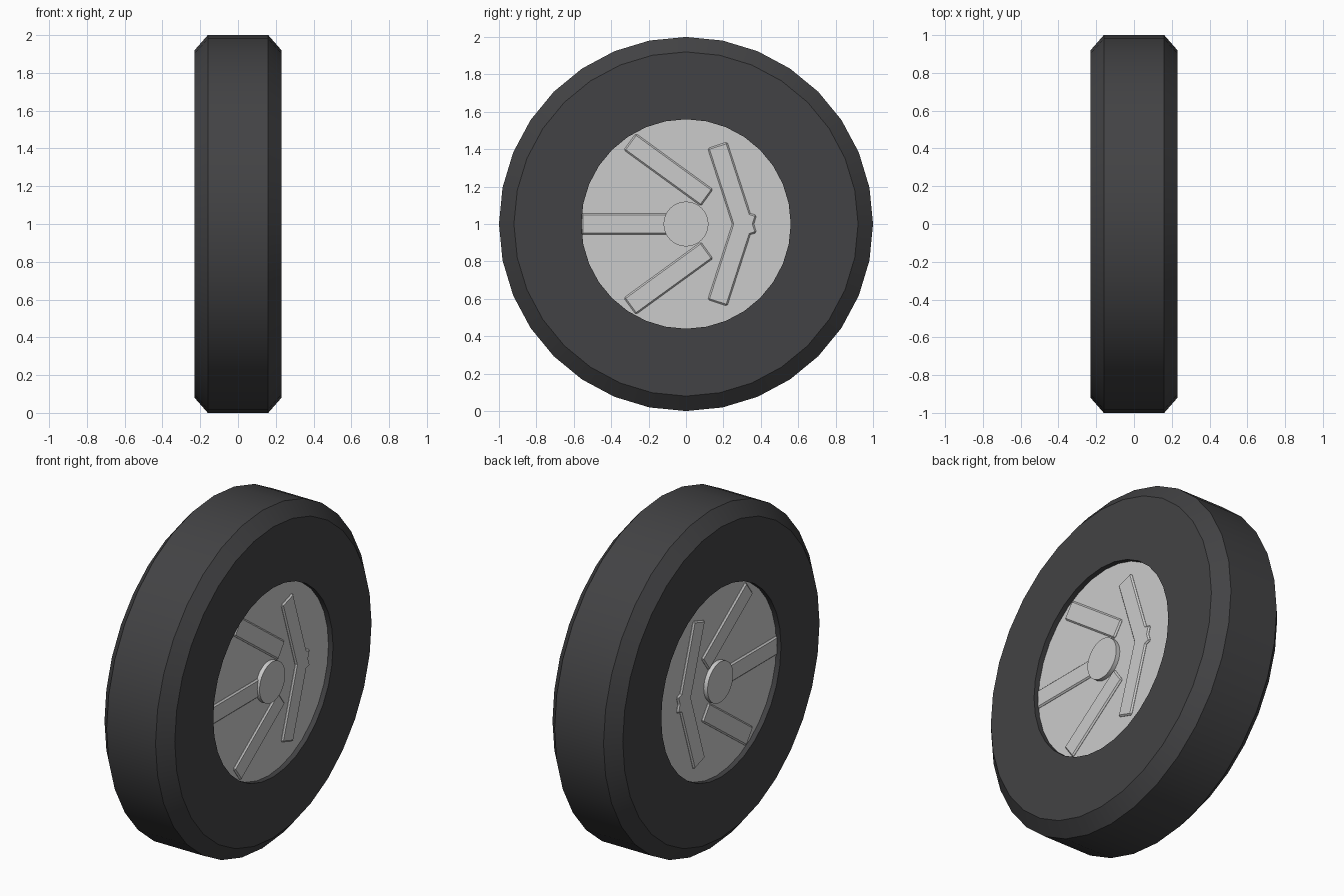
import bpy, bmesh
from math import cos, sin, pi, radians
from mathutils import Matrix

if "Cube" in bpy.data.objects:
    bpy.data.objects.remove(bpy.data.objects["Cube"])

SIDES = 32
CENTRE = 1.0  # axle height


def finish(name, bm, material=None):
    bmesh.ops.recalc_face_normals(bm, faces=bm.faces)
    mesh = bpy.data.meshes.new(name)
    bm.to_mesh(mesh)
    bm.free()
    obj = bpy.data.objects.new(name, mesh)
    bpy.context.collection.objects.link(obj)
    obj.location.z = CENTRE
    if material:
        mesh.materials.append(material)
    bpy.ops.object.select_all(action='DESELECT')
    obj.select_set(True)
    bpy.context.view_layer.objects.active = obj
    bpy.ops.object.shade_smooth_by_angle(angle=radians(30))
    return obj


def disc(name, radius, half_width):
    bm = bmesh.new()
    bmesh.ops.create_cone(bm, cap_ends=True, segments=SIDES, radius1=radius,
                          radius2=radius, depth=2 * half_width,
                          matrix=Matrix.Rotation(pi / 2, 4, 'Y'))
    return finish(name, bm)


# Tyre: chamfered cross-section (x, radius) swept around the axle
rubber = bpy.data.materials.new("rubber")
rubber.diffuse_color = (0.055, 0.055, 0.058, 1)
rubber.use_nodes = True
rubber.node_tree.nodes["Principled BSDF"].inputs["Base Color"].default_value = rubber.diffuse_color
profile = [(-0.23, 0.56), (-0.23, 0.92), (-0.16, 1.0),
           (0.16, 1.0), (0.23, 0.92), (0.23, 0.56)]
bm = bmesh.new()
rings = []
for i in range(SIDES):
    a = 2 * pi * i / SIDES
    rings.append([bm.verts.new((x, r * cos(a), r * sin(a))) for x, r in profile])
for i in range(SIDES):
    a, b = rings[i], rings[(i + 1) % SIDES]
    for j in range(len(profile)):
        k = (j + 1) % len(profile)
        bm.faces.new((a[j], a[k], b[k], b[j]))
finish("tyre", bm, rubber)

# Recessed wheel disc and hub cap, visible on both sides
disc("wheel_disc", 0.56, 0.20)
disc("hub", 0.12, 0.225)

# Five spokes: bars through the disc, each turned by half its position angle
for n in range(5):
    a = radians(36 + 72 * n)
    bm = bmesh.new()
    bmesh.ops.create_cube(bm, size=1, matrix=Matrix.Diagonal((0.42, 0.51, 0.11, 1)))
    bmesh.ops.bevel(bm, geom=bm.edges[:], offset=0.008, segments=1, affect='EDGES')
    bm.transform(Matrix.Translation((0, 0.305 * cos(a), 0.305 * sin(a)))
                 @ Matrix.Rotation((a - pi) / 2, 4, 'X'))
    finish(f"spoke_{n + 1}", bm)
